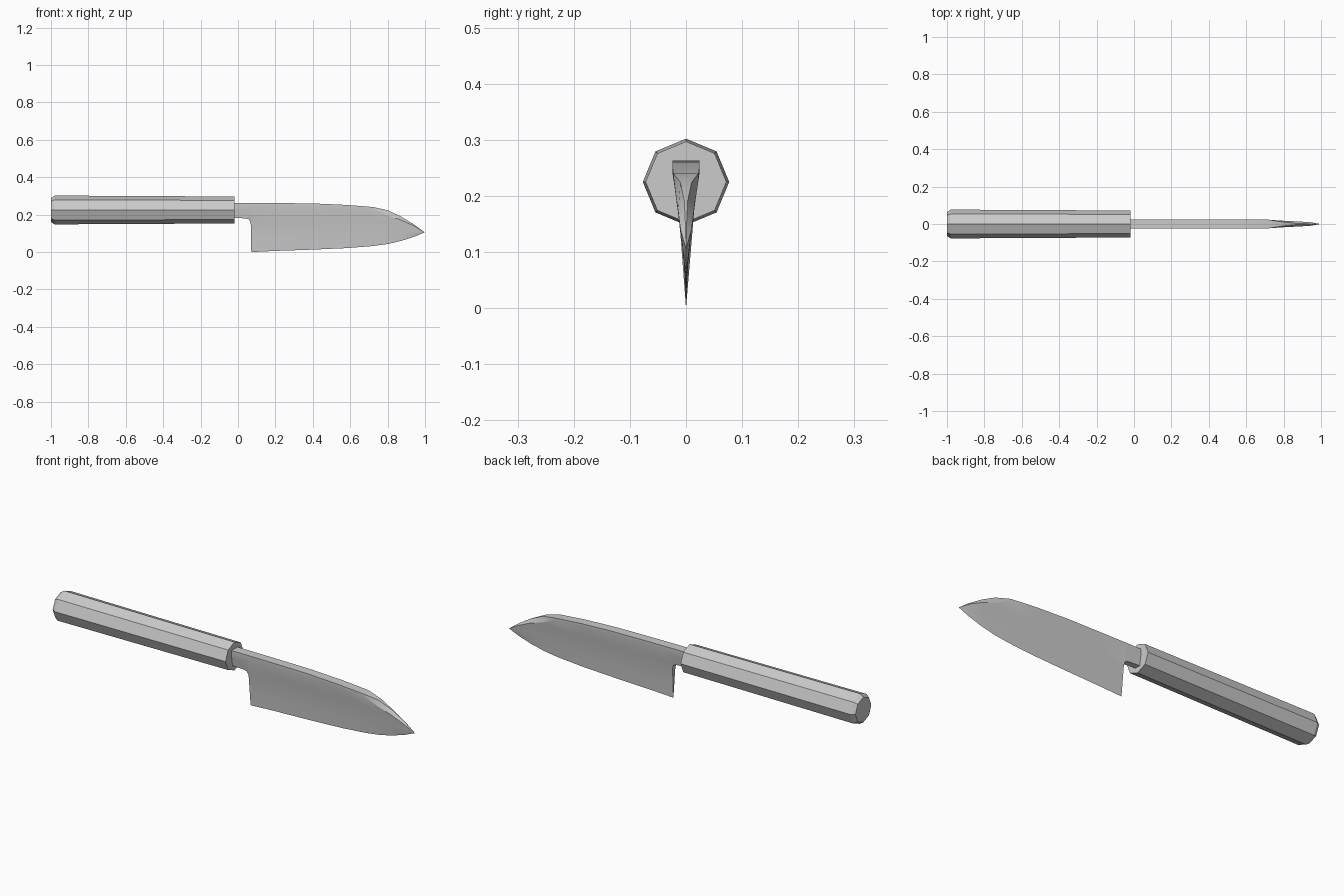
import bpy, bmesh, math

if "Cube" in bpy.data.objects:
    bpy.data.objects.remove(bpy.data.objects["Cube"])


def loft(name, rings):
    """Skin a series of closed rings with equal point counts, capping both ends."""
    bm = bmesh.new()
    loops = [[bm.verts.new(p) for p in ring] for ring in rings]
    n = len(loops[0])
    for a, b in zip(loops, loops[1:]):
        for i in range(n):
            j = (i + 1) % n
            bm.faces.new((a[i], a[j], b[j], b[i]))
    bm.faces.new(loops[0])
    bm.faces.new(loops[-1])
    bmesh.ops.remove_doubles(bm, verts=bm.verts, dist=1e-5)
    bmesh.ops.recalc_face_normals(bm, faces=bm.faces)
    mesh = bpy.data.meshes.new(name)
    bm.to_mesh(mesh)
    bm.free()
    obj = bpy.data.objects.new(name, mesh)
    bpy.context.collection.objects.link(obj)
    return obj


# Octagonal handle, chamfered at the butt and slightly tapered to the front
def octagon(x, r):
    return [(x, r * math.cos(k * math.pi / 4), 0.225 + r * math.sin(k * math.pi / 4))
            for k in range(8)]


loft("handle", [octagon(-1.0, 0.064), octagon(-0.98, 0.077), octagon(-0.02, 0.072)])


# Wedge half-thickness of the blade at a given height
PROFILE = [(0.0, 0.0), (0.1, 0.005), (0.15, 0.011), (0.18, 0.015), (0.24, 0.024), (0.3, 0.024)]


def half_width(z):
    for (z0, w0), (z1, w1) in zip(PROFILE, PROFILE[1:]):
        if z <= z1:
            return w0 + (w1 - w0) * (z - z0) / (z1 - z0)


def section(x, bottom, shoulder, top, spine, sharp):
    side = []
    for f in (0, 0.3, 0.5, 0.75, 1):
        z = bottom + f * (shoulder - bottom)
        side.append((0 if sharp and f == 0 else half_width(z), z))
    side.append((spine, top))
    return [(x, y, z) for y, z in side] + [(x, -y, z) for y, z in reversed(side)]


# x, bottom, shoulder, top, spine half-width, sharp edge
STATIONS = [
    (-0.05, 0.184, 0.243, 0.263, 0.024, 0),
    (0.04, 0.180, 0.243, 0.263, 0.024, 0),
    (0.06, 0.174, 0.243, 0.263, 0.024, 0),
    (0.068, 0.155, 0.243, 0.263, 0.024, 0),
    (0.071, 0.000, 0.243, 0.263, 0.024, 1),
    (0.20, 0.006, 0.242, 0.262, 0.024, 1),
    (0.40, 0.013, 0.241, 0.260, 0.024, 1),
    (0.58, 0.021, 0.240, 0.252, 0.024, 1),
    (0.72, 0.032, 0.230, 0.241, 0.023, 1),
    (0.80, 0.043, 0.195, 0.224, 0.010, 1),
    (0.87, 0.059, 0.172, 0.191, 0.003, 1),
    (0.94, 0.081, 0.140, 0.148, 0.001, 1),
]
rings = [section(*s) for s in STATIONS]
rings.append([(0.998, 0, 0.105 + 0.00005 * min(i, 11 - i)) for i in range(12)])  # tip
blade = loft("blade", rings)
bpy.ops.object.select_all(action='DESELECT')
blade.select_set(True)
bpy.context.view_layer.objects.active = blade
bpy.ops.object.shade_smooth_by_angle(angle=math.radians(20))
